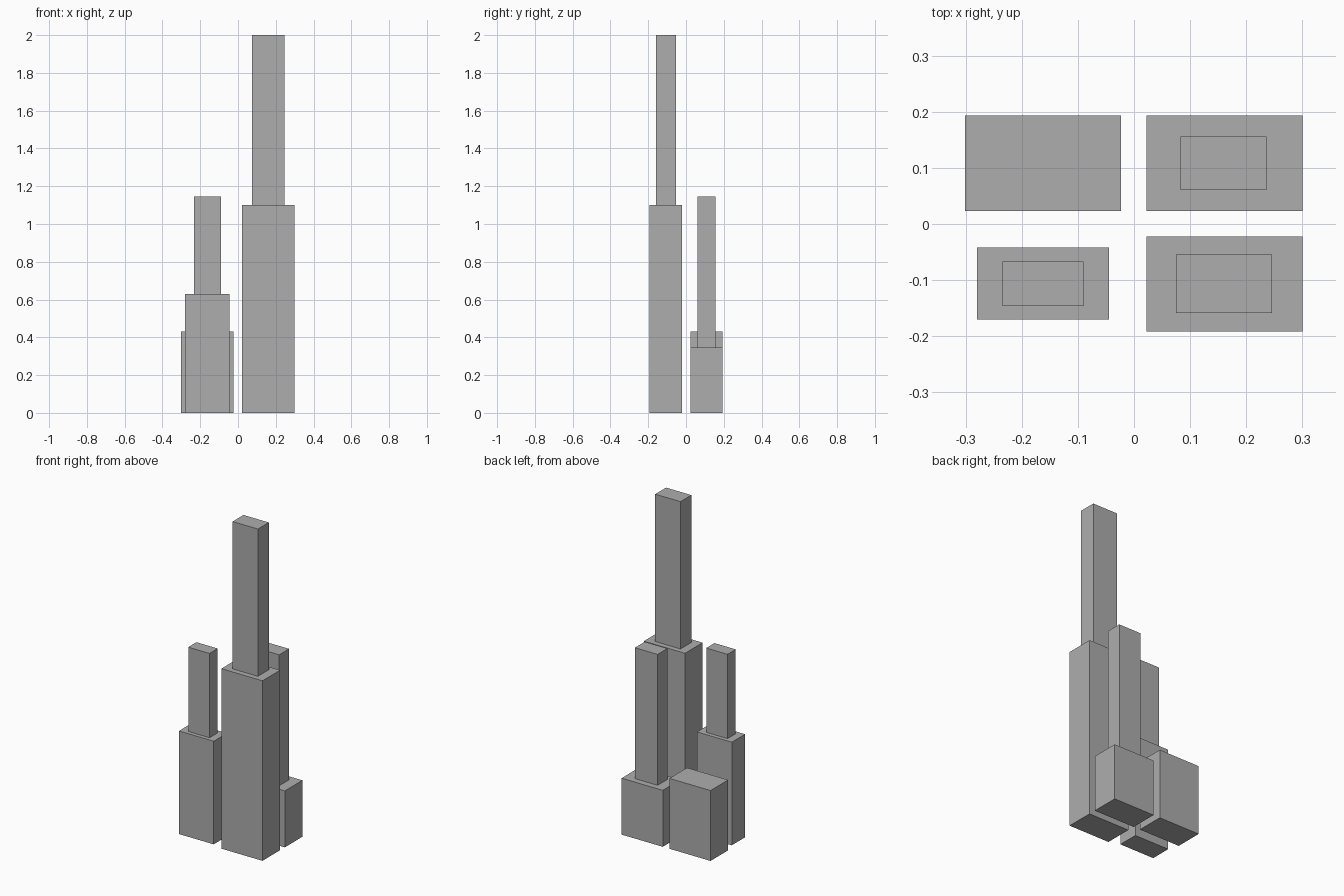
import bpy
import bmesh
from mathutils import Vector

cube = bpy.data.objects.get("Cube")
if cube:
    bpy.data.objects.remove(cube, do_unlink=True)

# Single concrete grey
grey = bpy.data.materials.new("concrete grey")
grey.use_nodes = True
colour = (0.42, 0.42, 0.42, 1)
grey.diffuse_color = colour
grey.node_tree.nodes["Principled BSDF"].inputs["Base Color"].default_value = colour


def block(name, x, y, z):
    """Add a box spanning the given (low, high) ranges."""
    low, high = (Vector(corner) for corner in zip(x, y, z))
    bm = bmesh.new()
    bmesh.ops.create_cube(bm, size=1)
    bmesh.ops.scale(bm, vec=high - low, verts=bm.verts)
    mesh = bpy.data.meshes.new(name)
    bm.to_mesh(mesh)
    bm.free()
    mesh.materials.append(grey)
    obj = bpy.data.objects.new(name, mesh)
    obj.location = (low + high) / 2
    bpy.context.collection.objects.link(obj)


# Tallest building, front left
block("front_left_base", (0.022, 0.3), (-0.192, -0.022), (0, 1.1))
block("front_left_tower", (0.075, 0.246), (-0.159, -0.054), (1.1, 2))

# Medium building, front right
block("front_right_base", (-0.28, -0.045), (-0.17, -0.042), (0, 0.63))
block("front_right_tower", (-0.234, -0.09), (-0.146, -0.067), (0.63, 1.145))

# Low podium with slim tower, back left
block("back_left_base", (0.022, 0.3), (0.023, 0.193), (0, 0.345))
block("back_left_tower", (0.083, 0.236), (0.061, 0.156), (0.345, 1.145))

# Plain low building, back right
block("back_right_base", (-0.301, -0.023), (0.023, 0.193), (0, 0.43))
